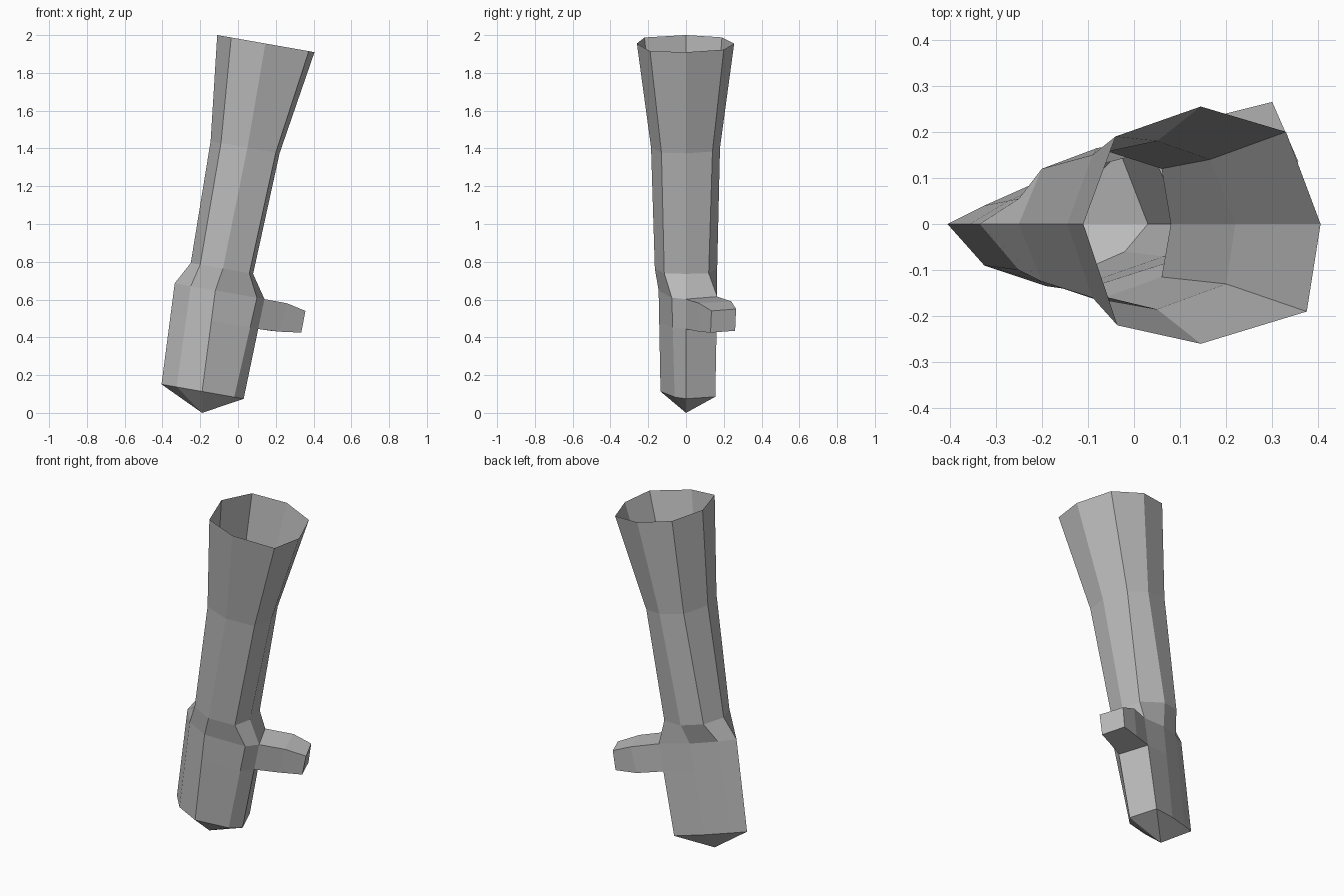
import bpy
import bmesh

default_cube = bpy.data.objects.get("Cube")
if default_cube:
    bpy.data.objects.remove(default_cube, do_unlink=True)

# Single flat colour
grey = bpy.data.materials.new("plain grey")
grey.use_nodes = True
colour = (0.5, 0.5, 0.5, 1)
grey.diffuse_color = colour
grey.node_tree.nodes["Principled BSDF"].inputs["Base Color"].default_value = colour

bm = bmesh.new()
TILT = -0.176  # every cross-section leans with the sleeve


def tilted_ring(height, outline):
    """Eight-sided cross-section on a tilted plane."""
    return [bm.verts.new((x, y, height + TILT * x)) for x, y in outline]


def bridge(lower, upper, skip=()):
    """Join two matching loops with quads, leaving out skipped sides."""
    count = len(lower)
    for i in range(count):
        if i not in skip:
            j = (i + 1) % count
            bm.faces.new((lower[i], lower[j], upper[j], upper[i]))


# Cross-sections, starting at the -x side and passing through the front
fingers = tilted_ring(0.08, [
    (-.405, 0), (-.325, -.09), (-.19, -.135), (-.02, -.06),
    (.03, 0), (-.03, .155), (-.19, .1), (-.325, .04)])
knuckles = tilted_ring(0.627, [
    (-.335, 0), (-.25, -.1), (-.12, -.145), (.1, -.075),
    (.14, 0), (.065, .165), (-.11, .12), (-.25, .055)])
wrist = tilted_ring(0.75, [
    (-.25, 0), (-.2, -.125), (-.08, -.165), (.06, -.115),
    (.08, 0), (.06, .12), (-.08, .165), (-.2, .12)])
forearm = tilted_ring(1.413, [
    (-.145, 0), (-.09, -.16), (.05, -.185), (.2, -.13),
    (.22, 0), (.165, .14), (.05, .18), (-.09, .15)])
cuff = tilted_ring(1.981, [
    (-.11, 0), (-.036, -.22), (.145, -.26), (.375, -.19),
    (.405, 0), (.33, .2), (.145, .255), (-.04, .19)])

# Loop level with the underside of the thumb
palm = [bm.verts.new(k.co.lerp(f.co, 0.3)) for k, f in zip(knuckles, fingers)]

# Hand and open sleeve, with one side left open for the thumb
THUMB_SIDE = 4
bridge(fingers, palm)
bridge(palm, knuckles, skip=(THUMB_SIDE,))
bridge(knuckles, wrist)
bridge(wrist, forearm)
bridge(forearm, cuff)

# Pointed fingertip end
tip = bm.verts.new((-.19, 0, 0))
for i, vert in enumerate(fingers):
    bm.faces.new((tip, fingers[(i + 1) % len(fingers)], vert))

# Thumb growing out of the open side
a, b = THUMB_SIDE, THUMB_SIDE + 1
thumb_base = [palm[a], palm[b], knuckles[b], knuckles[a]]
thumb_middle = [bm.verts.new(p) for p in (
    (.22, .07, .43), (.17, .225, .435), (.2, .24, .59), (.26, .07, .58))]
thumb_end = [bm.verts.new(p) for p in (
    (.335, .13, .425), (.285, .26, .435), (.3, .265, .55), (.357, .135, .54))]
bridge(thumb_base, thumb_middle)
bridge(thumb_middle, thumb_end)
bm.faces.new(thumb_end)

mesh = bpy.data.meshes.new("gloved_forearm")
bm.to_mesh(mesh)
bm.free()
mesh.materials.append(grey)
glove = bpy.data.objects.new("gloved_forearm", mesh)
bpy.context.collection.objects.link(glove)
